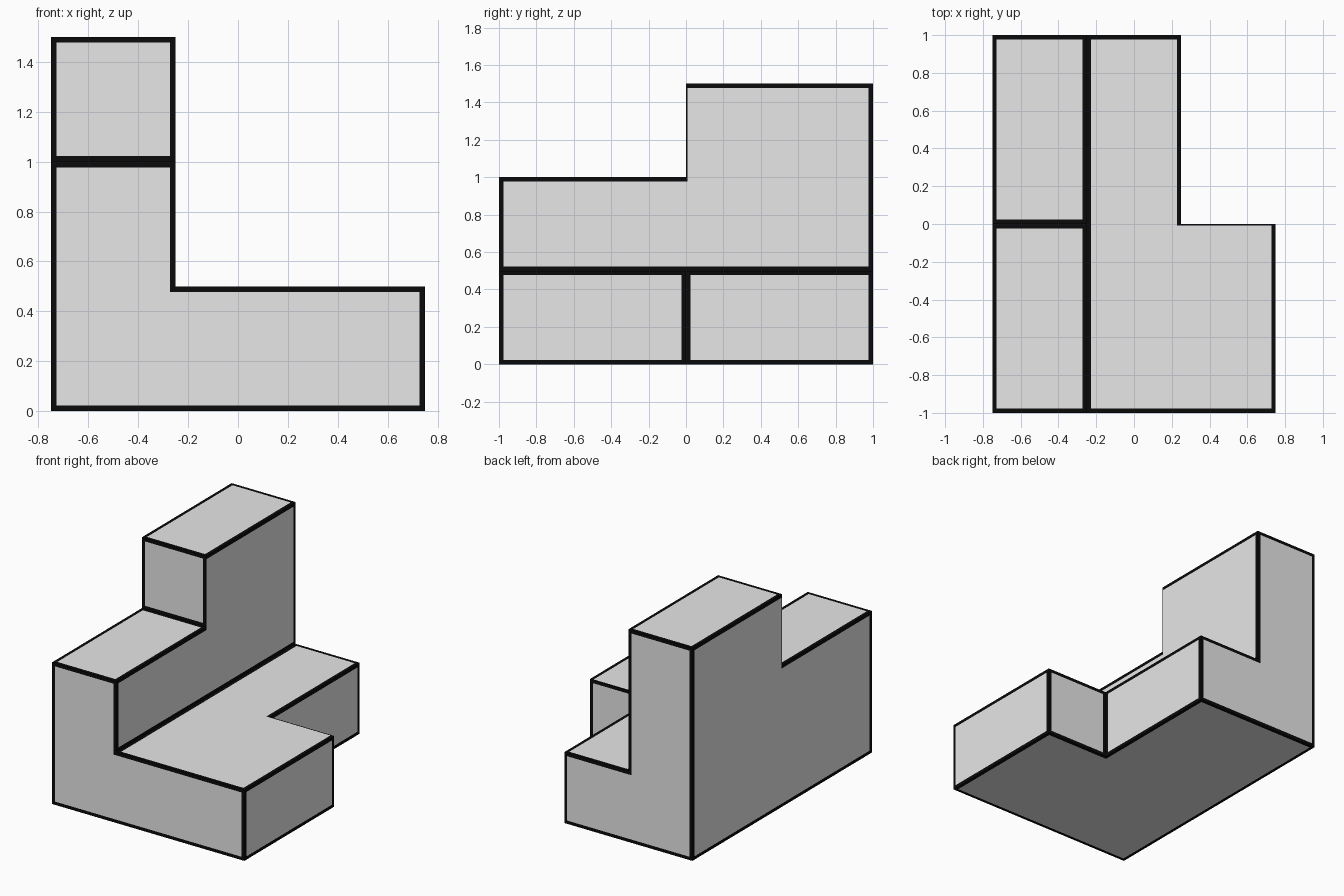
import bpy, bmesh
from mathutils import Matrix

if "Cube" in bpy.data.objects:
    bpy.data.objects.remove(bpy.data.objects["Cube"])

CELL = 0.5
BORDER = 0.023    # width of the black trim along every edge
THIN = 0.008      # narrower trim at the two notches


def material(name, value):
    mat = bpy.data.materials.new(name)
    mat.diffuse_color = (value, value, value, 1)
    mat.use_nodes = True
    mat.node_tree.nodes["Principled BSDF"].inputs["Base Color"].default_value = mat.diffuse_color
    return mat


# Number of stacked cubes per column: rows run front to back, entries left to right
HEIGHTS = [(2, 1, 1), (2, 1, 1), (3, 1, 0), (3, 1, 0)]

bm = bmesh.new()
for j, row in enumerate(HEIGHTS):
    for i, height in enumerate(row):
        for k in range(height):
            pos = ((i - 1) * CELL, (j - 1.5) * CELL, (k + 0.5) * CELL)
            bmesh.ops.create_cube(bm, size=CELL, matrix=Matrix.Translation(pos))

# Drop the face pairs hidden between touching cubes, weld the shell, merge flat areas
seen = {}
for f in bm.faces:
    key = tuple(round(c * 100) for c in f.calc_center_median())
    seen.setdefault(key, []).append(f)
hidden = [f for pair in seen.values() if len(pair) > 1 for f in pair]
bmesh.ops.delete(bm, geom=hidden, context='FACES')
bmesh.ops.remove_doubles(bm, verts=bm.verts[:], dist=0.001)
bmesh.ops.recalc_face_normals(bm, faces=bm.faces[:])
bmesh.ops.dissolve_limit(bm, angle_limit=0.02, verts=bm.verts[:], edges=bm.edges[:])

# Black trim: inset each flat side and colour the ring
panels = bm.faces[:]
ring = bmesh.ops.inset_individual(bm, faces=panels, thickness=BORDER,
                                  use_even_offset=True)["faces"]
for f in ring:
    f.material_index = 1

# Narrow the trim where the tall wall and the low step end at mid depth
for f in panels:
    n = f.normal
    for v in f.verts:
        x, y, z = v.co
        if abs(n.x) > 0.9 and z > 0.9 and abs(y - BORDER) < 0.003:
            v.co.y = THIN
        elif n.z > 0.9 and x > 0.2 and abs(y + BORDER) < 0.003:
            v.co.y = -THIN

# Stepped block
mesh = bpy.data.meshes.new("stepped_block")
bm.to_mesh(mesh)
bm.free()
mesh.materials.append(material("light grey", 0.8))
mesh.materials.append(material("black trim", 0.003))
block = bpy.data.objects.new("stepped_block", mesh)
bpy.context.collection.objects.link(block)
